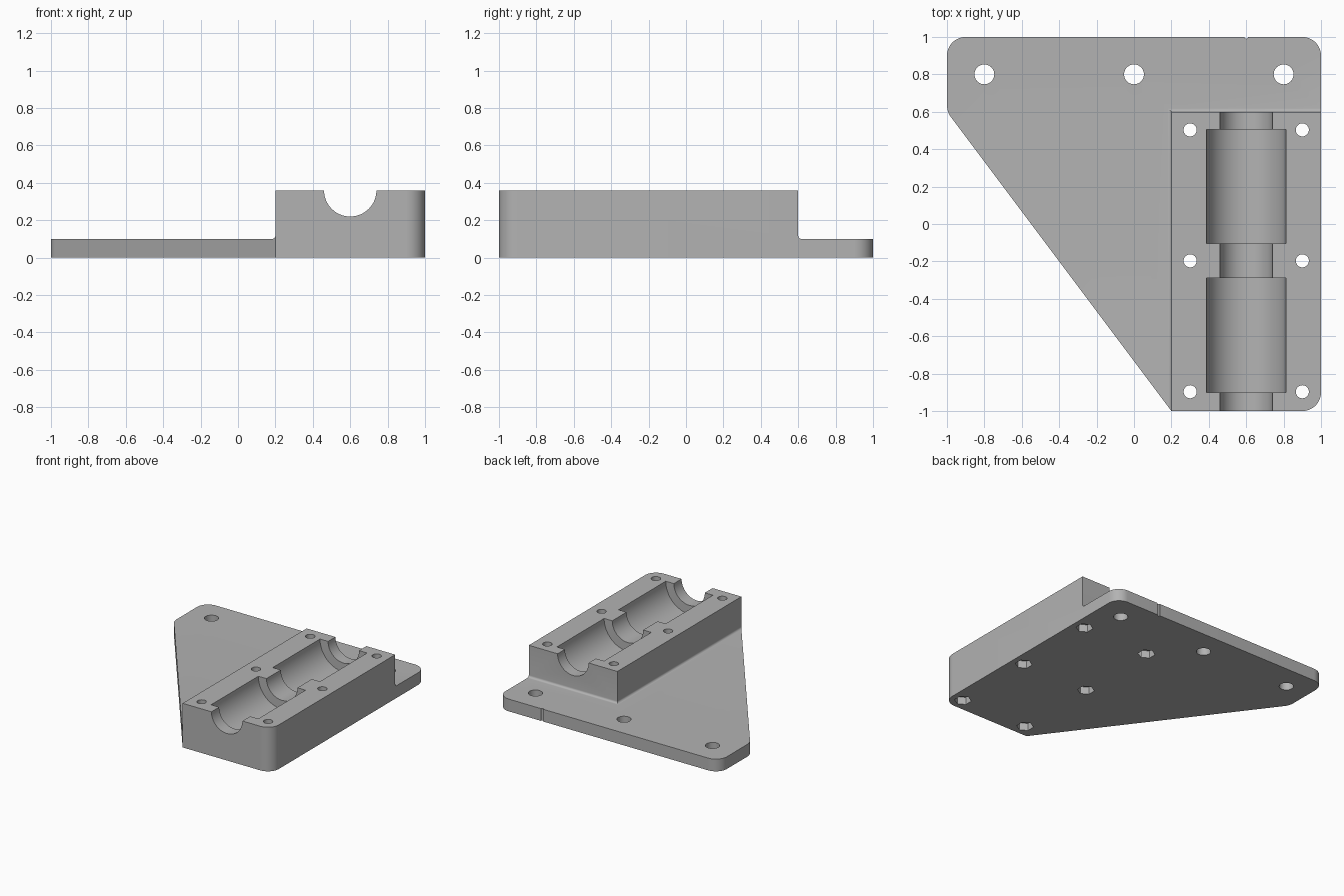
import bpy
import bmesh
import math
from mathutils import Matrix

if "Cube" in bpy.data.objects:
    bpy.data.objects.remove(bpy.data.objects["Cube"], do_unlink=True)

PLATE_TOP, BLOCK_TOP = 0.10, 0.36
BLOCK_LEFT, BLOCK_BACK = 0.2, 0.6
AXIS_X = 0.6

grey = bpy.data.materials.new("plain grey")
grey.use_nodes = True
colour = (0.45, 0.45, 0.45, 1)
grey.diffuse_color = colour
grey.node_tree.nodes["Principled BSDF"].inputs["Base Color"].default_value = colour


def finish(bm, name):
    bmesh.ops.recalc_face_normals(bm, faces=bm.faces)
    mesh = bpy.data.meshes.new(name)
    bm.to_mesh(mesh)
    bm.free()
    mesh.materials.append(grey)
    obj = bpy.data.objects.new(name, mesh)
    bpy.context.scene.collection.objects.link(obj)
    return obj


def prism(outline, z0, z1):
    bm = bmesh.new()
    base = bm.faces.new([bm.verts.new((x, y, z0)) for x, y in outline])
    top = bmesh.ops.extrude_face_region(bm, geom=[base])["geom"]
    for v in top:
        if isinstance(v, bmesh.types.BMVert):
            v.co.z = z1
    bmesh.ops.recalc_face_normals(bm, faces=bm.faces)
    return bm


def round_edges(bm, test, radius, segments):
    edges = [e for e in bm.edges if test(*e.verts)]
    bmesh.ops.bevel(bm, geom=edges, offset=radius, segments=segments,
                    profile=0.5, affect="EDGES")


def corner(x, y):
    return lambda a, b: all(abs(v.co.x - x) + abs(v.co.y - y) < 1e-4 for v in (a, b))


def cylinder(bm, centre, radius, length, sides=48, along_y=False):
    turn = Matrix.Rotation(math.pi / 2, 4, "X") if along_y else Matrix()
    bmesh.ops.create_cone(bm, cap_ends=True, segments=sides, radius1=radius,
                          radius2=radius, depth=length,
                          matrix=Matrix.Translation(centre) @ turn)


def cut(target, bm, name):
    cutter = finish(bm, name)
    mod = target.modifiers.new(name, "BOOLEAN")
    mod.operation, mod.solver, mod.object = "DIFFERENCE", "EXACT", cutter
    bpy.context.view_layer.objects.active = target
    bpy.ops.object.modifier_apply(modifier=name)
    bpy.data.objects.remove(cutter, do_unlink=True)


# Full-height outline with rounded corners
body = prism([(-1, 1), (-1, 0.6), (BLOCK_LEFT, -1), (1, -1), (1, 1)], 0, BLOCK_TOP)
for x, y in ((-1, 1), (1, 1), (1, -1)):
    round_edges(body, corner(x, y), 0.1, 12)
round_edges(body, corner(-1, 0.6), 0.033, 6)
bracket = finish(body, "bearing_bracket")

# Lower the flange around the block, leaving a fillet at the block's foot
step = prism([(-1.2, 1.2), (1.2, 1.2), (1.2, BLOCK_BACK), (BLOCK_LEFT, BLOCK_BACK),
              (BLOCK_LEFT, -1.2), (-1.2, -1.2)], PLATE_TOP, 0.5)


def foot(a, b):
    if max(a.co.z, b.co.z) > PLATE_TOP + 1e-4:
        return False
    on_side = all(abs(v.co.x - BLOCK_LEFT) < 1e-4 for v in (a, b))
    on_back = all(abs(v.co.y - BLOCK_BACK) < 1e-4 for v in (a, b))
    return on_side or on_back


round_edges(step, foot, 0.018, 6)
cut(bracket, step, "flange_step")

# Rod channel along the block
channel = bmesh.new()
cylinder(channel, (AXIS_X, -0.2, BLOCK_TOP), 0.14, 1.8, 64, along_y=True)
cut(bracket, channel, "rod_channel")

# Two wider bearing seats
seats = bmesh.new()
for y in (-0.595, 0.2):
    cylinder(seats, (AXIS_X, y, BLOCK_TOP), 0.213, 0.61, 64, along_y=True)
cut(bracket, seats, "bearing_seats")

# Clamp screw holes and flange mounting holes
holes = bmesh.new()
screws = [(x, y) for x in (0.3, 0.9) for y in (-0.897, -0.197, 0.503)]
for x, y in screws:
    cylinder(holes, (x, y, 0.2), 0.035, 1, 32)
for x in (-0.8, 0, 0.8):
    cylinder(holes, (x, 0.8, 0.2), 0.053, 1)
cut(bracket, holes, "screw_holes")

# Hexagonal nut pockets underneath
nuts = bmesh.new()
for x, y in screws:
    cylinder(nuts, (x, y, 0), 0.0635, 0.12, 6)
bmesh.ops.rotate(nuts, verts=nuts.verts, cent=(0, 0, 0), matrix=Matrix())
cut(bracket, nuts, "nut_pockets")

# Small alignment groove in the back edge
groove = bmesh.new()
cylinder(groove, (AXIS_X, 1, 0.1), 0.01, 0.6, 12)
cut(bracket, groove, "edge_groove")

bpy.ops.object.select_all(action="DESELECT")
bracket.select_set(True)
bpy.context.view_layer.objects.active = bracket
bpy.ops.object.shade_smooth_by_angle(angle=math.radians(30))
